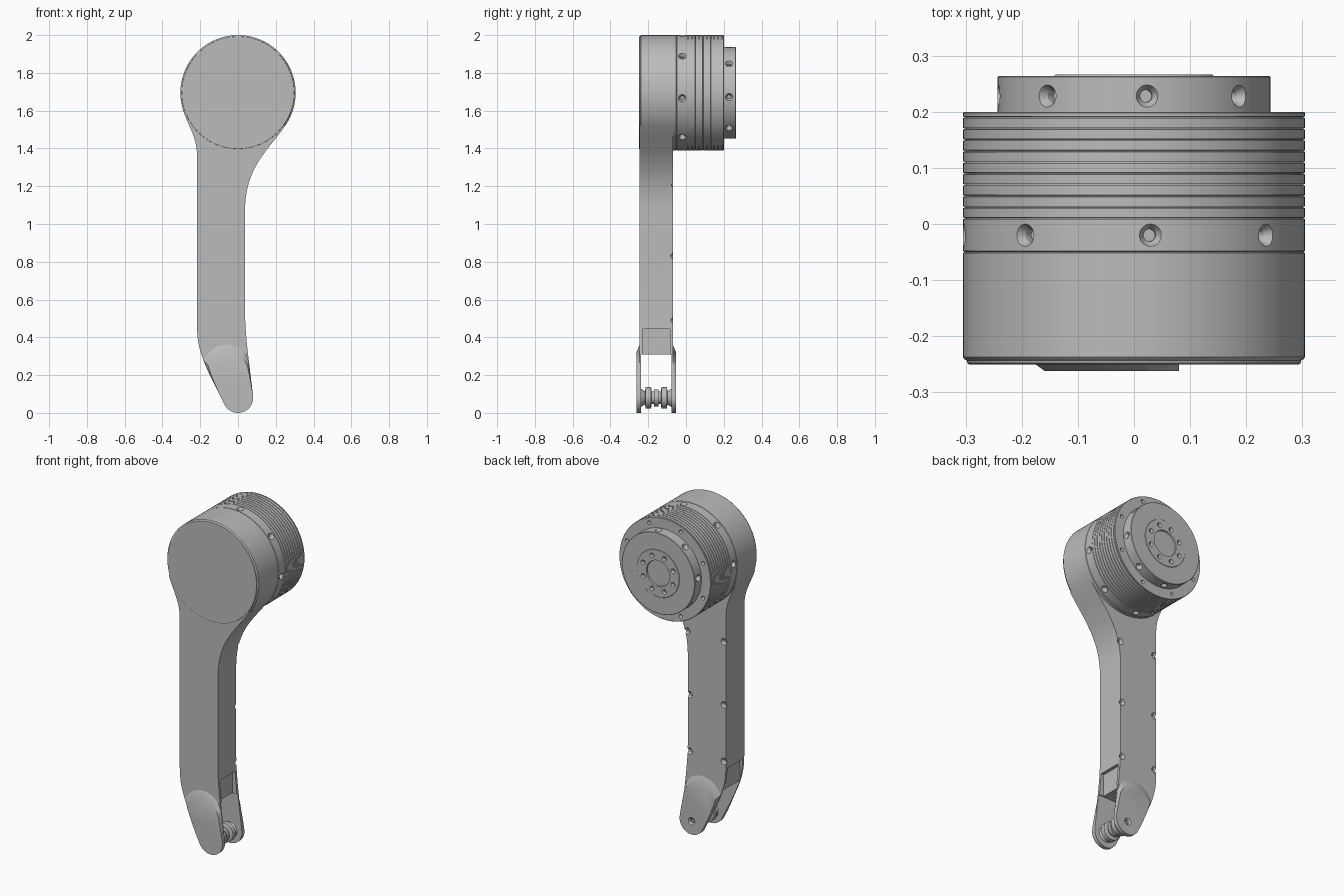
import bpy, bmesh
from math import sin, cos, pi, radians
from mathutils import Matrix, Vector
from mathutils.geometry import interpolate_bezier

if "Cube" in bpy.data.objects:
    bpy.data.objects.remove(bpy.data.objects["Cube"])

grey = bpy.data.materials.new("satin grey")
grey.use_nodes = True
grey.diffuse_color = (0.5, 0.5, 0.5, 1)
grey.node_tree.nodes["Principled BSDF"].inputs["Base Color"].default_value = (0.5, 0.5, 0.5, 1)

HUB_Z = 1.695
HUB_R = 0.305
FLANGE_R = 0.243
AXLE_Z = 0.08
ALONG_Y = Matrix.Rotation(-pi / 2, 4, 'X')
HUB = Matrix.Translation((0, 0, HUB_Z))
AXLE = Matrix.Translation((0, 0, AXLE_Z))


def lathe(bm, profile, matrix, segments=96):
    """Revolve (radius, height) points around local z."""
    rings = []
    for r, h in profile:
        rings.append([bm.verts.new(matrix @ Vector((r * cos(a), r * sin(a), h)))
                      for a in (2 * pi * i / segments for i in range(segments))])
    for a, b in zip(rings, rings[1:]):
        for i in range(segments):
            j = (i + 1) % segments
            bm.faces.new((a[i], a[j], b[j], b[i]))
    bmesh.ops.remove_doubles(bm, verts=bm.verts, dist=1e-5)


def loft(bm, loops):
    """Join equal (x, z) outlines placed at given y depths, capping both ends."""
    rings = [[bm.verts.new((x, y, z)) for x, z in loop] for loop, y in loops]
    n = len(rings[0])
    for a, b in zip(rings, rings[1:]):
        for i in range(n):
            bm.faces.new((a[i], a[(i + 1) % n], b[(i + 1) % n], b[i]))
    bm.faces.new(rings[0])
    bm.faces.new(rings[-1])


def box(bm, low, high):
    low, high = Vector(low), Vector(high)
    matrix = Matrix.Translation((low + high) / 2) @ Matrix.Diagonal((*(high - low), 1))
    bmesh.ops.create_cube(bm, size=1, matrix=matrix)


def finish(bm, name):
    bmesh.ops.recalc_face_normals(bm, faces=bm.faces)
    mesh = bpy.data.meshes.new(name)
    bm.to_mesh(mesh)
    bm.free()
    mesh.materials.append(grey)
    obj = bpy.data.objects.new(name, mesh)
    bpy.context.collection.objects.link(obj)
    return obj


def activate(obj):
    bpy.ops.object.select_all(action='DESELECT')
    obj.select_set(True)
    bpy.context.view_layer.objects.active = obj


def cut(obj, bm):
    """Subtract a cutter mesh, then discard it."""
    cutter = finish(bm, "cutter")
    cutter.hide_render = True
    mod = obj.modifiers.new("cut", 'BOOLEAN')
    mod.operation, mod.solver, mod.object = 'DIFFERENCE', 'EXACT', cutter
    activate(obj)
    bpy.ops.object.modifier_apply(modifier=mod.name)
    bpy.data.objects.remove(cutter)


def smooth(obj):
    activate(obj)
    bpy.ops.object.shade_smooth_by_angle(angle=radians(30))


def hole(bm, matrix, surface, r, depth):
    """Countersunk hole entering from local +z at the given height."""
    inner = r * 0.55
    lathe(bm, [(0, surface - depth), (inner, surface - depth),
               (inner, surface - depth / 2), (r, surface),
               (r, surface + 0.01), (0, surface + 0.01)], matrix, 20)


def radial_holes(bm, y, surface):
    for i in range(8):
        turn = Matrix.Rotation(radians(5.5 + 45 * i), 4, 'Y')
        hole(bm, HUB @ Matrix.Translation((0, y, 0)) @ turn, surface, 0.02, 0.03)


def face_holes(bm, count, ring, surface, r):
    for i in range(count):
        a = 2 * pi * (i + 0.5) / count
        at = Matrix.Translation((ring * cos(a), 0, ring * sin(a)))
        hole(bm, HUB @ at @ ALONG_Y, surface, r, 0.02)


def bezier(*points):
    a, b, c, d = (Vector(p) for p in points)
    return [(p.x, p.y) for p in interpolate_bezier(a, b, c, d, 24)]


# Front cover of the hub
bm = bmesh.new()
lathe(bm, [(0, -0.25), (0.294, -0.25), (0.297, -0.248), (0.298, -0.243), (0.302, -0.241),
           (HUB_R, -0.237), (HUB_R, -0.052), (0.302, -0.05), (0, -0.05)], HUB @ ALONG_Y, 128)
smooth(finish(bm, "hub_cover"))

# Motor housing with fine cooling grooves and screw holes
bm = bmesh.new()
profile = [(0, -0.05), (0.302, -0.05), (HUB_R, -0.048)]
for i in range(10):
    y = 0.01 + 0.02 * i
    profile += [(HUB_R, y - 0.0015), (HUB_R - 0.003, y - 0.001),
                (HUB_R - 0.003, y + 0.001), (HUB_R, y + 0.0015)]
profile += [(HUB_R, 0.198), (0.303, 0.2), (0, 0.2)]
lathe(bm, profile, HUB @ ALONG_Y, 128)
housing = finish(bm, "motor_housing")
bm = bmesh.new()
radial_holes(bm, -0.02, HUB_R)
face_holes(bm, 8, 0.275, 0.2, 0.011)
cut(housing, bm)
smooth(housing)

# Output flange with bolt circle and shallow centre bore
bm = bmesh.new()
lathe(bm, [(0, 0.19), (FLANGE_R, 0.19), (FLANGE_R, 0.262), (0.241, 0.264), (0.142, 0.264),
           (0.14, 0.266), (0.078, 0.266), (0.076, 0.258), (0, 0.258)], HUB @ ALONG_Y, 128)
flange = finish(bm, "output_flange")
bm = bmesh.new()
radial_holes(bm, 0.228, FLANGE_R)
face_holes(bm, 8, 0.108, 0.266, 0.014)
cut(flange, bm)
smooth(flange)

# Arm outline: left side down, round tip, right side up into the hub
outline = bezier((-0.29, 1.60), (-0.26, 1.51), (-0.217, 1.46), (-0.217, 1.36))
outline += bezier((-0.217, 0.46), (-0.217, 0.32), (-0.17, 0.24), (-0.068, 0.038))
outline += [(0.08 * cos(a), AXLE_Z + 0.08 * sin(a))
            for a in (radians(220 + 7 * i) for i in range(20))]
outline += bezier((0.08, 0.085), (0.062, 0.25), (0.037, 0.4), (0.037, 0.55))
outline += bezier((0.037, 1.07), (0.037, 1.3), (0.16, 1.39), (0.25, 1.52))

bm = bmesh.new()
loft(bm, [(outline, -0.245), (outline, -0.07)])
rims = [e for e in bm.edges if abs(e.verts[0].co.y - e.verts[1].co.y) < 1e-5
        and min(v.co.z for v in e.verts) < 1.5]
bmesh.ops.bevel(bm, geom=rims, offset=0.005, segments=2, affect='EDGES', profile=0.5)
arm = finish(bm, "arm")

# Open the fork slot and recess the block above it
bm = bmesh.new()
box(bm, (-0.5, -0.238, -0.1), (0.5, -0.077, 0.31))
cut(arm, bm)
for low, high in ((0.022, 0.3), (-0.5, -0.2)):
    bm = bmesh.new()
    box(bm, (low, -0.231, 0.25), (high, -0.086, 0.445))
    cut(arm, bm)

# Screw pockets along the rear edges
bm = bmesh.new()
for z in (0.49, 0.83, 1.21):
    right = 0.04 if z > 1 else 0.026
    for x in (-0.204, right):
        hole(bm, Matrix.Translation((x, 0, z)) @ ALONG_Y, -0.07, 0.019, 0.026)
cut(arm, bm)
smooth(arm)

# Raised pads on the two fork cheeks
low = [p for p in outline if p[1] < 0.29]
(rx, rz), (lx, lz) = low[-1], low[0]
pad = low + bezier((rx, rz), (0.03, 0.385), (-0.13, 0.40), (lx, lz))[1:-1]


def shrink(p):
    s = 1 - 0.15 * min(max((p[1] - 0.1) / 0.2, 0), 1)
    return p[0] * s, AXLE_Z + (p[1] - AXLE_Z) * s


top = [shrink(p) for p in pad]
for name, inner, base, outer in (("front_fork_pad", -0.240, -0.244, -0.262),
                                 ("rear_fork_pad", -0.075, -0.071, -0.053)):
    bm = bmesh.new()
    loft(bm, [(pad, inner), (pad, base), (top, outer)])
    plate = finish(bm, name)
    if name.startswith("rear"):
        bm = bmesh.new()
        hole(bm, AXLE @ ALONG_Y, outer, 0.022, 0.016)
        cut(plate, bm)
    smooth(plate)

# Axle with stepped rollers, mirrored about the middle of the fork
half = [(0.05, 0.083), (0.036, 0.062), (0.036, 0.059), (0.056, 0.057), (0.056, 0.029),
        (0.053, 0.027), (0.034, 0.025), (0.034, 0.013), (0.045, 0.011)]
profile = [(0, -0.083)] + [(r, -h) for r, h in half] + half[::-1] + [(0, 0.083)]
bm = bmesh.new()
lathe(bm, profile, Matrix.Translation((0, -0.1575, AXLE_Z)) @ ALONG_Y, 48)
smooth(finish(bm, "axle_rollers"))
